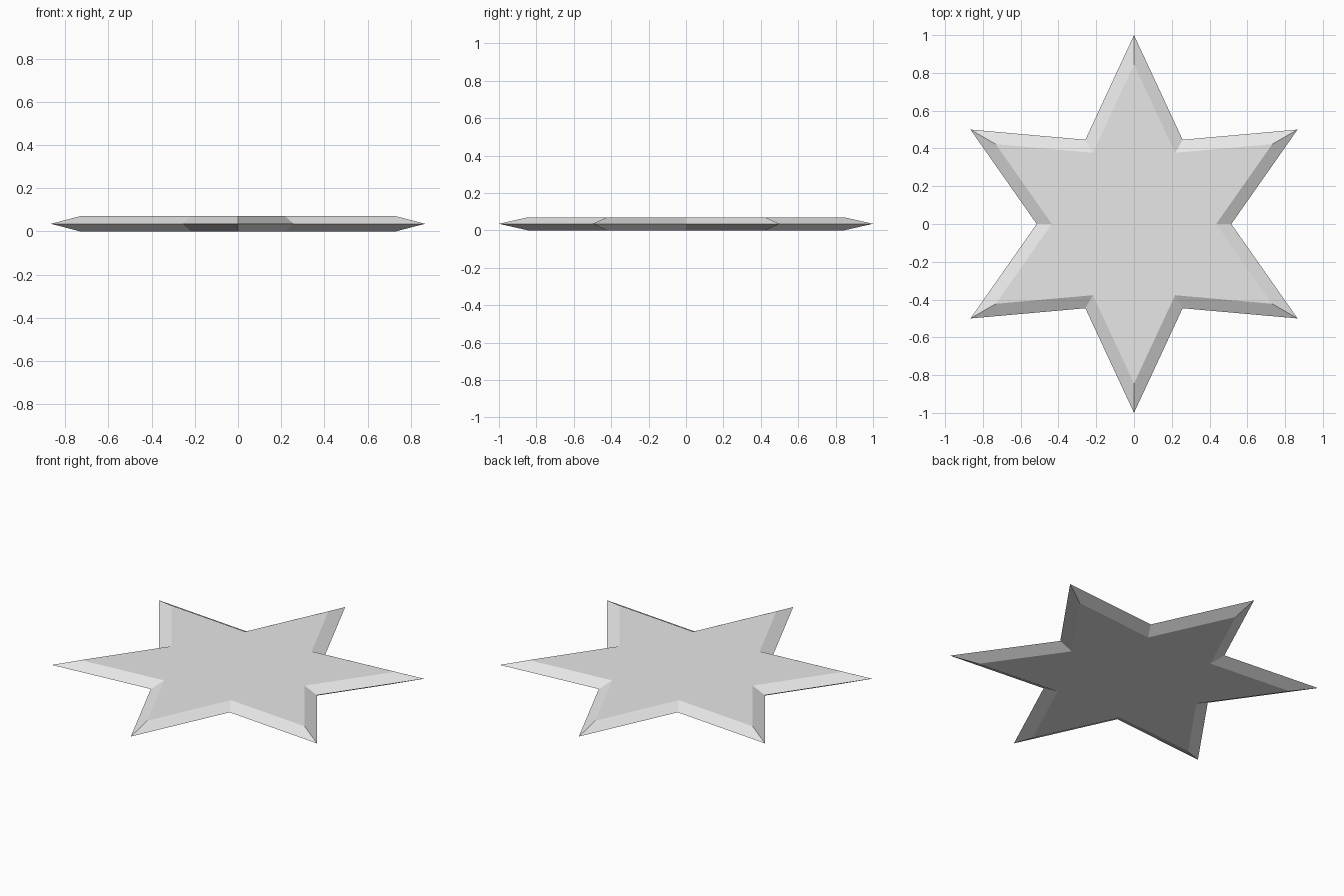
import bpy
import bmesh
from math import sin, cos, pi

cube = bpy.data.objects.get("Cube")
if cube:
    bpy.data.objects.remove(cube, do_unlink=True)

POINTS = 6
OUTER, INNER = 1.0, 0.515
THICKNESS = 0.07
FACE_SCALE = 0.845

# Plain light grey material
grey = bpy.data.materials.new("light_grey")
grey.use_nodes = True
colour = (0.8, 0.8, 0.8, 1.0)
grey.diffuse_color = colour
grey.node_tree.nodes["Principled BSDF"].inputs["Base Color"].default_value = colour

bm = bmesh.new()


def star_ring(scale, z):
    """One star outline, alternating tips and notches."""
    ring = []
    for i in range(2 * POINTS):
        radius = scale * (INNER if i % 2 else OUTER)
        angle = pi / 2 + i * pi / POINTS
        ring.append(bm.verts.new((radius * cos(angle), radius * sin(angle), z)))
    return ring


# Flat bottom, sharp rim and flat top outlines
bottom = star_ring(FACE_SCALE, 0)
rim = star_ring(1, THICKNESS / 2)
top = star_ring(FACE_SCALE, THICKNESS)

# Flat faces and sloping sides
bm.faces.new(top)
bm.faces.new(bottom[::-1])
for low, high in ((bottom, rim), (rim, top)):
    for i in range(2 * POINTS):
        j = (i + 1) % (2 * POINTS)
        bm.faces.new((low[i], low[j], high[j], high[i]))
bmesh.ops.recalc_face_normals(bm, faces=bm.faces)

mesh = bpy.data.meshes.new("bevelled_star")
bm.to_mesh(mesh)
bm.free()
mesh.materials.append(grey)
star = bpy.data.objects.new("bevelled_star", mesh)
bpy.context.collection.objects.link(star)
